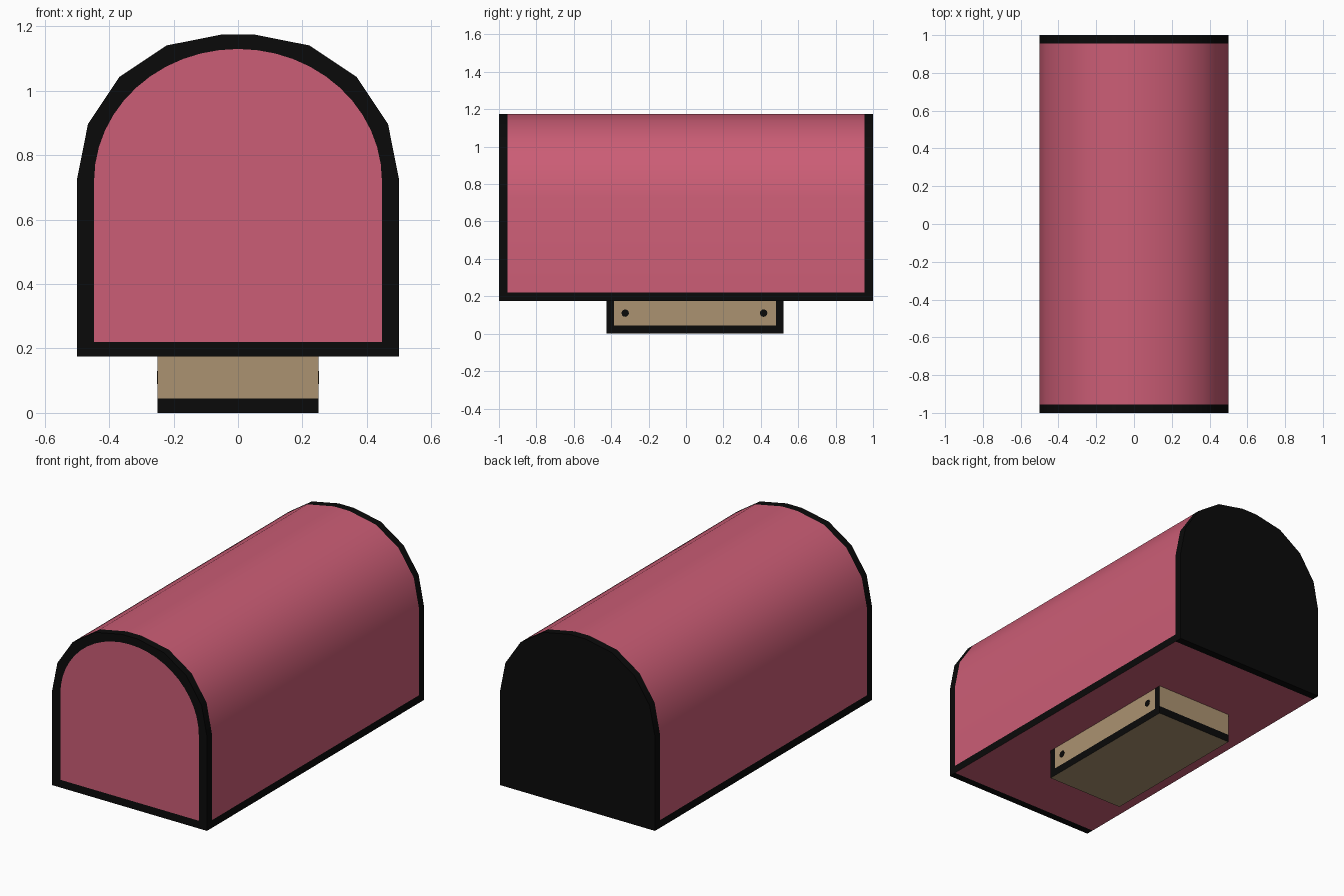
import bpy, bmesh, math

if "Cube" in bpy.data.objects:
    bpy.data.objects.remove(bpy.data.objects["Cube"])


def material(name, rgb):
    m = bpy.data.materials.new(name)
    m.diffuse_color = (*rgb, 1)
    m.use_nodes = True
    m.node_tree.nodes["Principled BSDF"].inputs["Base Color"].default_value = m.diffuse_color
    return m


pink = material("rose pink", (0.60, 0.11, 0.18))
tan = material("wood tan", (0.41, 0.29, 0.165))
black = material("black", (0.003, 0.003, 0.003))


def finish(bm, name, mats, smooth=True):
    bmesh.ops.recalc_face_normals(bm, faces=bm.faces)
    mesh = bpy.data.meshes.new(name)
    bm.to_mesh(mesh)
    bm.free()
    for m in mats:
        mesh.materials.append(m)
    ob = bpy.data.objects.new(name, mesh)
    bpy.context.collection.objects.link(ob)
    if smooth:
        bpy.ops.object.select_all(action='DESELECT')
        bpy.context.view_layer.objects.active = ob
        ob.select_set(True)
        bpy.ops.object.shade_smooth_by_angle(angle=math.radians(30))
    return ob


def loft(bm, profile, rows):
    """Sweep a closed xz profile through the y rows, without end caps."""
    rings = [[bm.verts.new((x, y, z)) for x, z in profile] for y in rows]
    n = len(profile)
    for a, b in zip(rings, rings[1:]):
        for i in range(n):
            j = (i + 1) % n
            bm.faces.new((a[i], a[j], b[j], b[i]))
    return rings


def loop_edges(bm, ring):
    out = []
    for a, b in zip(ring, ring[1:] + ring[:1]):
        out.append(bm.edges.get((a, b)) or bm.edges.new((a, b)))
    return out


# Body: box with two quarter-round shoulders, black trim along the edges
Z0, TRIM = 0.175, 0.045
right = [(0.5, Z0), (0.5, Z0 + TRIM)]
for k in range(5):
    a = math.radians(22.5 * k)
    right.append((0.05 + 0.45 * math.cos(a), 0.725 + 0.45 * math.sin(a)))
outline = right + [(-x, z) for x, z in reversed(right)]
bm = bmesh.new()
rings = loft(bm, outline, [-1, -1 + TRIM, 1 - TRIM, 1])
for f in bm.faces:
    c = f.calc_center_median()
    side_strip = abs(c.x) > 0.49 and c.z < Z0 + TRIM
    f.material_index = int(abs(c.y) > 1 - TRIM or side_strip)
bm.faces.new(rings[-1]).material_index = 1      # black back

# Front door panel inside a black frame
panel = [(-0.447, Z0 + TRIM), (0.447, Z0 + TRIM)]
for k in range(25):
    a = math.pi * k / 24
    panel.append((0.447 * math.cos(a), 0.72 + 0.41 * math.sin(a)))
inner = [bm.verts.new((x, -1, z)) for x, z in panel]
edges = loop_edges(bm, rings[0]) + loop_edges(bm, inner)
before = set(bm.faces)
bmesh.ops.triangle_fill(bm, edges=edges, use_beauty=True, normal=(0, -1, 0))
for f in bm.faces:
    if f not in before:
        f.material_index = 1
for f in [f for f in bm.faces if f not in before and all(v in inner for v in f.verts)]:
    bm.faces.remove(f)
bm.faces.new(inner).material_index = 0
finish(bm, "body", [pink, black])

# Mounting block below the body
W, Y0, Y1 = 0.25, -0.425, 0.52
half = [(W, 0), (W, TRIM), (W, Z0)]
block = half + [(-x, z) for x, z in reversed(half)]
bm = bmesh.new()
rings = loft(bm, block, [Y0, Y0 + 0.04, Y1 - 0.04, Y1])
for r in (rings[0], rings[-1]):
    bm.faces.new((r[0], r[1], r[4], r[5]))
    bm.faces.new((r[1], r[2], r[3], r[4]))
for f in bm.faces:
    c = f.calc_center_median()
    ends = abs(c.x) > W - 0.01 and (c.y < Y0 + 0.04 or c.y > Y1 - 0.04)
    f.material_index = int(ends or 0 < c.z < TRIM)
finish(bm, "mounting_block", [tan, black])

# Screw heads on both sides of the block
for s, side in ((1, "right"), (-1, "left")):
    for y, end in ((-0.325, "front"), (0.415, "back")):
        bm = bmesh.new()
        bmesh.ops.create_cone(bm, cap_ends=True, segments=12, radius1=0.02,
                              radius2=0.02, depth=0.004)
        for v in bm.verts:
            v.co = (s * (W + v.co.z), y + v.co.x, 0.11 + v.co.y)
        finish(bm, f"screw_{side}_{end}", [black], smooth=False)
